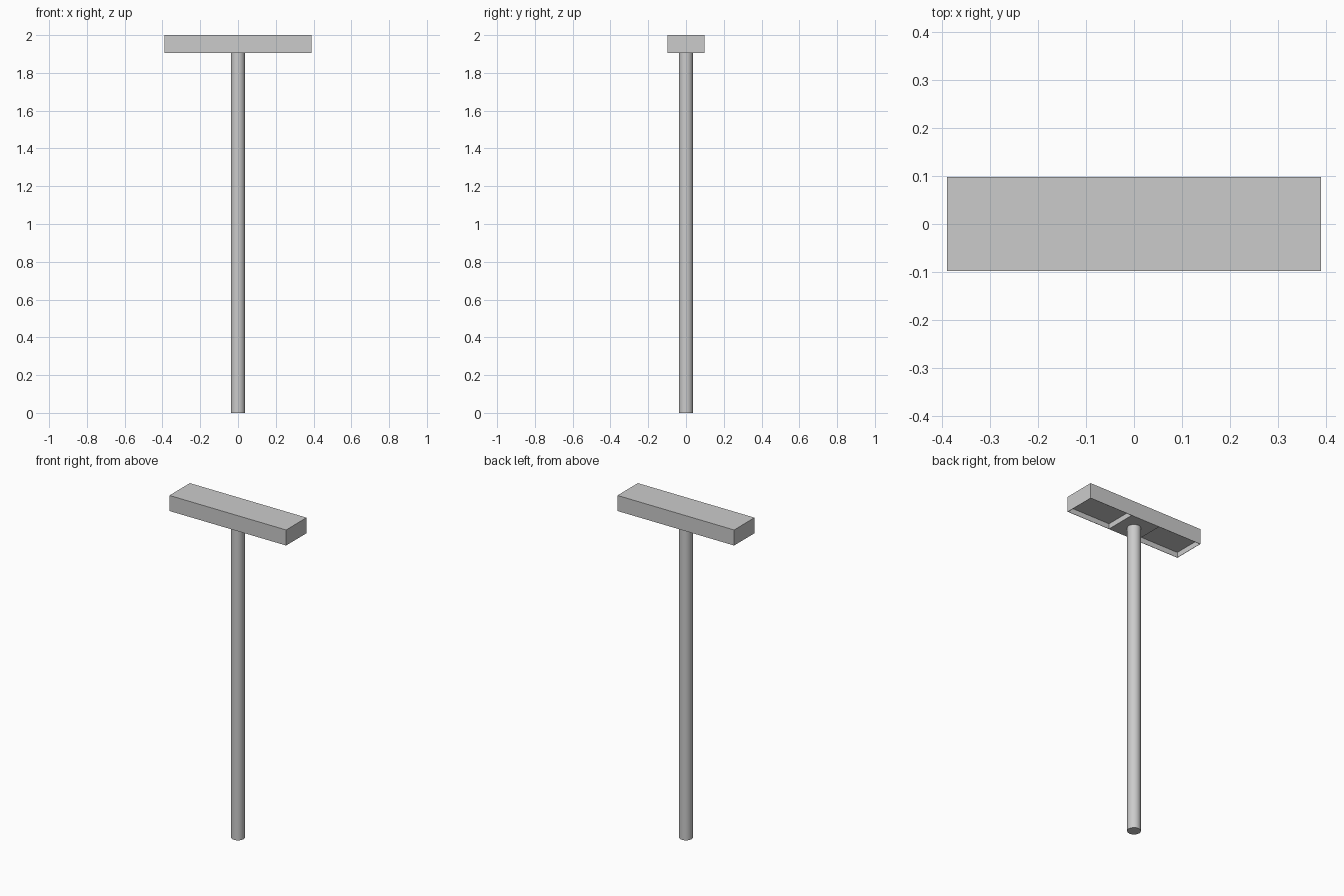
import bpy

cube = bpy.data.objects.get("Cube")
if cube:
    bpy.data.objects.remove(cube, do_unlink=True)

HALF_X, HALF_Y = 0.39, 0.0975
HEAD_BOTTOM, TOP = 1.906, 2.0
RECESS, RIM = 0.032, 0.002

grey = bpy.data.materials.new("grey metal")
grey.use_nodes = True
grey.diffuse_color = (0.6, 0.6, 0.6, 1)
grey.node_tree.nodes["Principled BSDF"].inputs["Base Color"].default_value = (0.6, 0.6, 0.6, 1)


def box(name, low, high):
    centre = [(a + b) / 2 for a, b in zip(low, high)]
    bpy.ops.mesh.primitive_cube_add(size=1, location=centre)
    obj = bpy.context.object
    obj.name = name
    obj.scale = [b - a for a, b in zip(low, high)]
    bpy.ops.object.transform_apply(location=True, rotation=False, scale=True)
    obj.data.materials.append(grey)
    return obj


# Lamp head: a flat bar with a solid square hub in the middle
head = box("lamp_head", (-HALF_X, -HALF_Y, HEAD_BOTTOM), (HALF_X, HALF_Y, TOP))

# Shallow thin-rimmed recess under each arm
for side, name in ((1, "left"), (-1, "right")):
    xs = sorted((side * HALF_Y, side * (HALF_X - RIM)))
    cutter = box(name + "_recess_cutter",
                 (xs[0], RIM - HALF_Y, HEAD_BOTTOM - RECESS),
                 (xs[1], HALF_Y - RIM, HEAD_BOTTOM + RECESS))
    cutter.hide_render = True
    cut = head.modifiers.new(name + "_recess", 'BOOLEAN')
    cut.object = cutter
    cut.operation = 'DIFFERENCE'
    cut.solver = 'EXACT'
    bpy.context.view_layer.objects.active = head
    bpy.ops.object.modifier_apply(modifier=cut.name)
    bpy.data.objects.remove(cutter, do_unlink=True)

# Round post standing on the ground
bpy.ops.mesh.primitive_cylinder_add(vertices=16, radius=0.038, depth=HEAD_BOTTOM,
                                    location=(0, 0, HEAD_BOTTOM / 2))
post = bpy.context.object
post.name = "post"
post.data.materials.append(grey)
bpy.ops.object.shade_smooth_by_angle()
